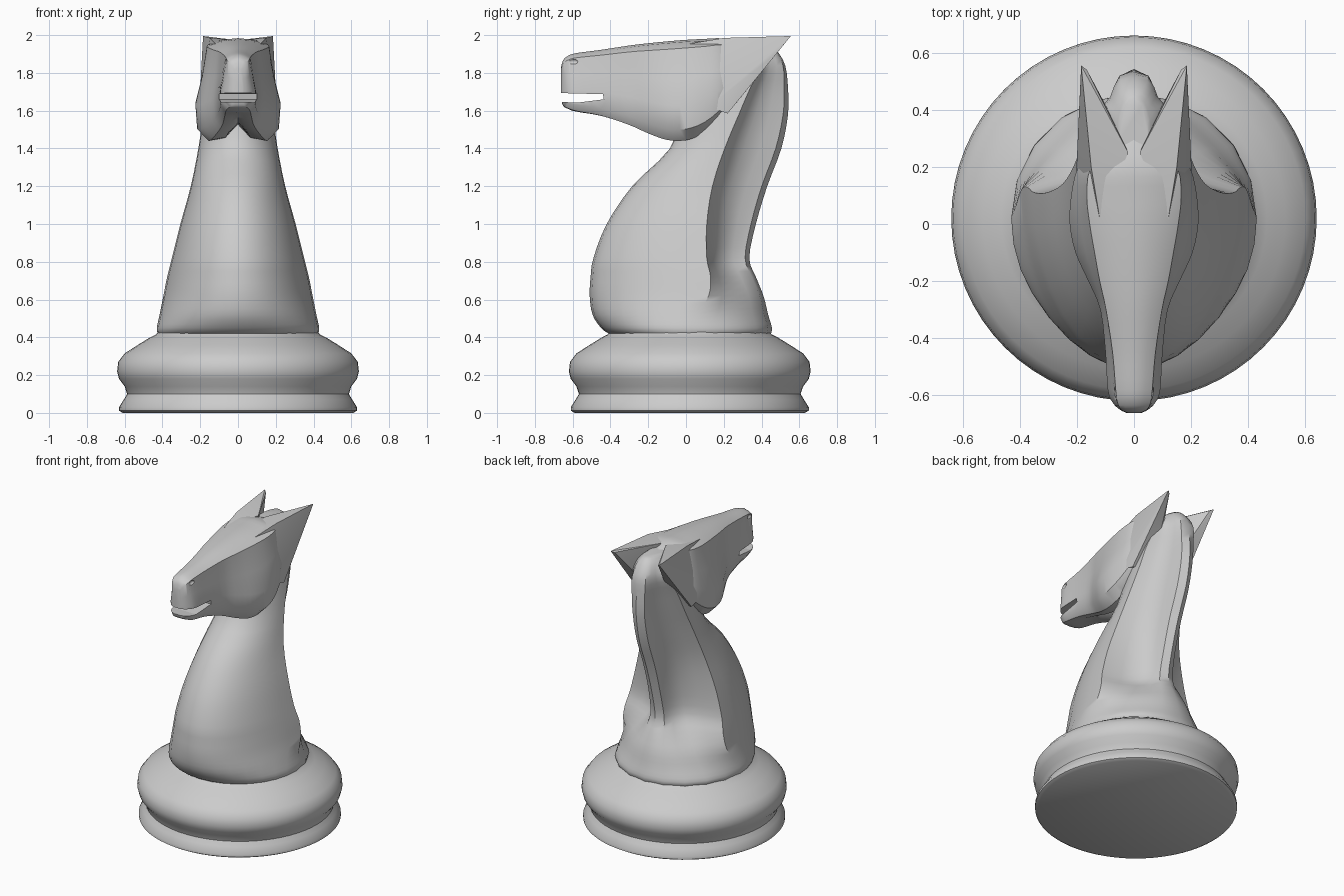
import bpy, bmesh
from math import sin, cos, pi, radians
from mathutils import Vector

if "Cube" in bpy.data.objects:
    bpy.data.objects.remove(bpy.data.objects["Cube"])


def finish(name, bm, angle=35):
    bmesh.ops.recalc_face_normals(bm, faces=bm.faces)
    me = bpy.data.meshes.new(name)
    bm.to_mesh(me)
    bm.free()
    ob = bpy.data.objects.new(name, me)
    bpy.context.collection.objects.link(ob)
    bpy.ops.object.select_all(action='DESELECT')
    ob.select_set(True)
    bpy.context.view_layer.objects.active = ob
    if angle:
        bpy.ops.object.shade_smooth_by_angle(angle=radians(angle))
    return ob


def resample(rows, steps):
    # Catmull-Rom interpolation of every column
    out = []
    for i in range(len(rows) - 1):
        a, b = rows[max(i - 1, 0)], rows[i]
        c, d = rows[i + 1], rows[min(i + 2, len(rows) - 1)]
        for s in range(steps):
            t = s / steps
            out.append([0.5 * (2*q + (r-p)*t + (2*p-5*q+4*r-u)*t*t + (3*q-p-3*r+u)*t**3)
                        for p, q, r, u in zip(a, b, c, d)])
    return out + [list(rows[-1])]


def loft(name, rings, angle=35):
    bm = bmesh.new()
    vs = [[bm.verts.new(p) for p in ring] for ring in rings]
    n = len(vs[0])
    for a, b in zip(vs, vs[1:]):
        for i in range(n):
            j = (i + 1) % n
            bm.faces.new((a[i], a[j], b[j], b[i]))
    bm.faces.new(vs[0])
    bm.faces.new(vs[-1])
    return finish(name, bm, angle)


def mirrored(half):
    # half outline runs from centre line to centre line
    return half + [(-x, y, z) for x, y, z in half[-2:0:-1]]


def cut(ob, cutter):
    cutter.hide_render = True
    m = ob.modifiers.new("cut", 'BOOLEAN')
    m.object = cutter
    m.solver = 'EXACT'
    bpy.context.view_layer.objects.active = ob
    bpy.ops.object.modifier_apply(modifier=m.name)
    bpy.data.objects.remove(cutter)


def ellipsoid(name, loc, size):
    bm = bmesh.new()
    bmesh.ops.create_uvsphere(bm, u_segments=16, v_segments=10, radius=1)
    for v in bm.verts:
        v.co = Vector(loc) + Vector([c * s for c, s in zip(v.co, size)])
    return finish(name, bm)


# Turned base
profile = [(.61, 0), (.63, .012), (.63, .03), (.605, .07), (.587, .1), (.6, .14), (.63, .18),
           (.64, .22), (.634, .27), (.6, .315), (.53, .36), (.465, .4), (.435, .415), (.42, .43)]
loft("base", [[(r * cos(2*pi*i/64), .02 + r * sin(2*pi*i/64), z) for i in range(64)]
              for r, z in profile])

# Chest, neck and mane: z, front y, crease y, back y, half width, mane half width, hollowness
neck_rows = [
    (.42, -.41, .02, .45, .425, .10, 0), (.45, -.45, .02, .455, .43, .10, 0),
    (.52, -.495, .06, .435, .415, .09, .15), (.62, -.51, .12, .41, .395, .085, .4),
    (.72, -.505, .13, .37, .375, .08, .75), (.82, -.49, .11, .335, .35, .07, 1),
    (1.0, -.42, .11, .37, .305, .06, 1), (1.2, -.285, .14, .43, .25, .06, 1),
    (1.4, -.085, .205, .505, .21, .06, 1), (1.58, -.03, .28, .54, .185, .06, 1),
    (1.72, .03, .34, .54, .17, .065, 1), (1.84, .1, .40, .525, .13, .07, .9),
    (1.92, .16, .38, .48, .085, .055, .5), (1.955, .2, .32, .44, .05, .04, 0)]


def neck_ring(z, yf, yc, yb, w, m, h):
    half = [(w * sin(pi/2*i/8), yc - (yc - yf) * cos(pi/2*i/8), z) for i in range(9)]
    d = yb - yc
    hollow = [(m + .55*(w - m), yc + .14*d), (m + .18*(w - m), yc + .34*d),
              (m, yc + .62*d), (m*.75, yc + .9*d)]
    for k, (cx, cy) in enumerate(hollow):
        a = pi/2 * (k + 1) / 5
        half.append((w*cos(a)*(1-h) + cx*h, (yc + d*sin(a))*(1-h) + cy*h, z))
    return mirrored(half + [(0, yb, z)])


loft("neck", [neck_ring(*r) for r in resample(neck_rows, 3)], 40)

# Head: y, top z, bottom z, top half width, jaw half width, groove under jaw
head_rows = [
    (-.662, 1.83, 1.66, .02, .025, 0), (-.65, 1.868, 1.625, .045, .05, 0),
    (-.625, 1.89, 1.61, .058, .075, 0), (-.58, 1.905, 1.595, .064, .092, 0),
    (-.45, 1.922, 1.57, .075, .1, .01),
    (-.3, 1.945, 1.52, .098, .118, .03), (-.2, 1.957, 1.475, .12, .16, .06),
    (-.1, 1.967, 1.44, .138, .205, .1), (0, 1.975, 1.438, .155, .225, .08),
    (.1, 1.98, 1.48, .165, .22, .03), (.2, 1.982, 1.575, .15, .195, 0),
    (.31, 1.95, 1.73, .06, .12, 0)]


def head_ring(y, zt, zb, wt, wb, g):
    h = zt - zb
    return mirrored([(0, y, zt), (.6*wt, y, zt - .01), (wt, y, zt - .08*h),
                     (.49*(wt + wb), y, zb + .62*h), (wb, y, zb + .36*h),
                     (.96*wb, y, zb + .12*h), (.7*wb, y, zb + .01*h), (.3*wb, y, zb + .25*g),
                     (0, y, zb + g)])


head = loft("head", [head_ring(*r) for r in resample(head_rows, 3)], 40)

# Open mouth and nostrils
mouth = [(-.72, 1.65), (-.72, 1.695), (-.55, 1.69), (-.44, 1.688), (-.435, 1.66), (-.58, 1.642)]
cut(head, loft("mouth_cutter", [[(x, y, z) for y, z in mouth] for x in (-.3, .3)], 0))
for s in (-1, 1):
    cut(head, ellipsoid("nostril_cutter", (s*.075, -.6, 1.86), (.02, .03, .016)))

# Swept-back ears
ear_points = [(.02, .25, 1.975), (.12, .02, 1.955), (.15, .2, 1.985), (.185, .555, 1.995),
              (.165, .54, 1.985), (.19, .45, 1.88), (.197, .22, 1.585), (.205, .12, 1.62),
              (.08, .38, 1.85), (.06, .25, 1.62)]
for s, side in ((-1, "left"), (1, "right")):
    bm = bmesh.new()
    for x, y, z in ear_points:
        bm.verts.new((s*x, y, z))
    bmesh.ops.convex_hull(bm, input=bm.verts)
    finish("ear_" + side, bm, 25)
